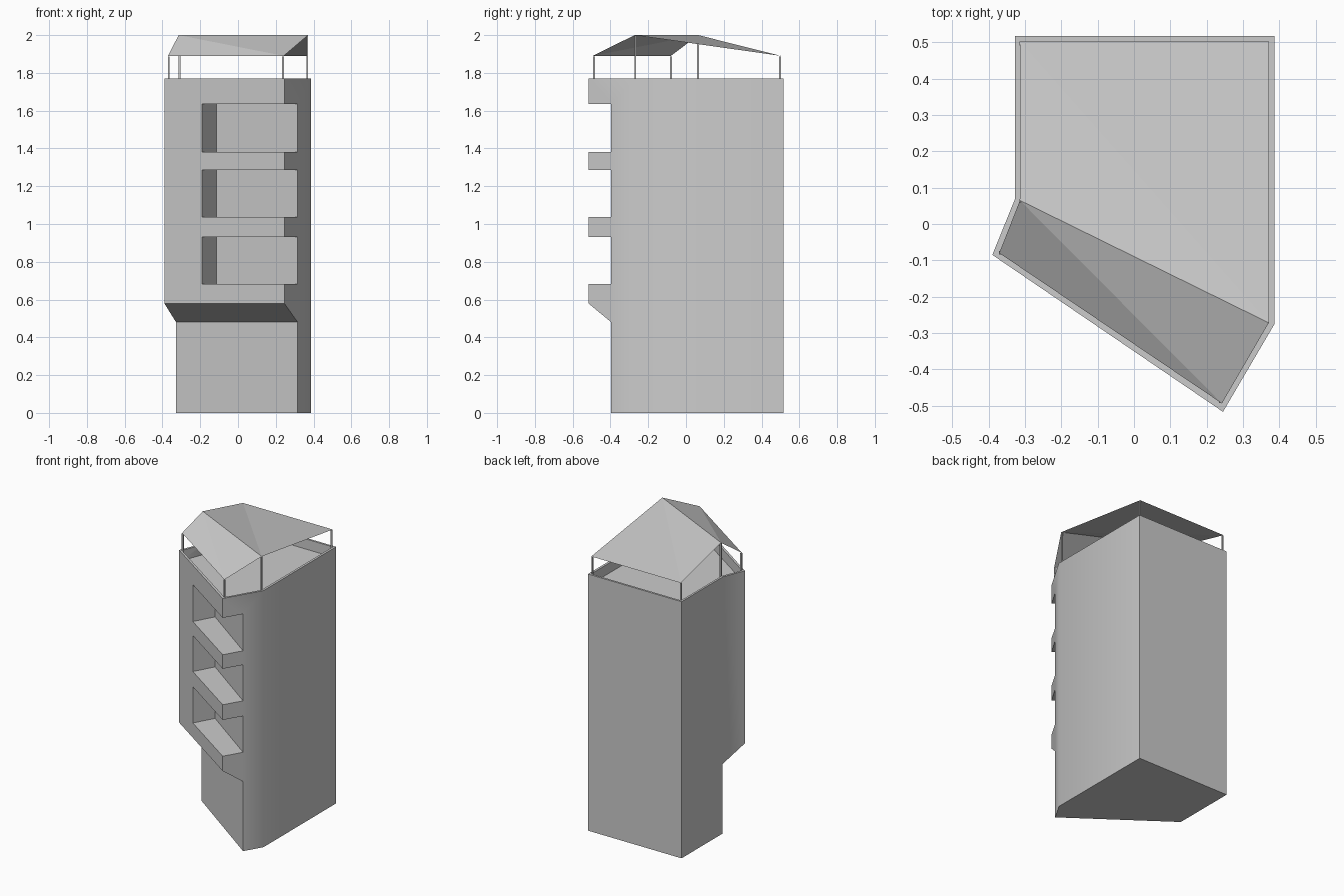
import bpy, bmesh
from mathutils import Vector

if "Cube" in bpy.data.objects:
    bpy.data.objects.remove(bpy.data.objects["Cube"])


def make(name, verts, faces):
    mesh = bpy.data.meshes.new(name)
    mesh.from_pydata(verts, [], faces)
    bm = bmesh.new()
    bm.from_mesh(mesh)
    bmesh.ops.recalc_face_normals(bm, faces=bm.faces)
    bm.to_mesh(mesh)
    bm.free()
    obj = bpy.data.objects.new(name, mesh)
    bpy.context.collection.objects.link(obj)
    return obj


def prism(name, outline, z0, z1):
    n = len(outline)
    verts = [(x, y, z) for z in (z0, z1) for x, y in outline]
    faces = [list(range(n))[::-1], list(range(n, 2 * n))]
    faces += [(i, (i + 1) % n, n + (i + 1) % n, n + i) for i in range(n)]
    return make(name, verts, faces)


TOP = 1.77
# plan corners: back left, left bend, front left, front right, right bend, back right
plan = [(-.328, .517), (-.328, .068), (-.39, -.085), (.245, -.517), (.387, -.275), (.387, .517)]
inner = [(-.314, .503), (-.314, .065), (-.371, -.08), (.242, -.494), (.371, -.272), (.371, .503)]
A, B = Vector(plan[1]), (Vector(plan[3]) + Vector(plan[4])) / 2   # recessed front wall ends

# tower body with the front overhanging the recessed ground floor
v = [(x, y, TOP) for x, y in plan]                                  # 0-5 top
v += [(x, y, 0) for x, y in (plan[0], A, B, plan[4], plan[5])]      # 6-10 bottom
v += [(*A, .48), (*B, .48), (*plan[2], .58), (*plan[3], .58)]       # 11-14 overhang
tower = make("tower_body", v, [
    (0, 1, 2, 3, 4, 5), (6, 7, 8, 9, 10), (0, 6, 7, 11, 1), (1, 11, 13, 2),
    (2, 13, 14, 3), (3, 14, 12, 8, 9, 4), (4, 9, 10, 5), (5, 10, 6, 0),
    (7, 8, 12, 11), (11, 12, 14, 13)])

# balcony openings, open towards the front right corner, and the roof terrace recess
p = A.lerp(B, .331)
out = Vector((-.19, -.221)) - p
far = B + (B - A) * .5
opening = [p, far, far + out * 2.5, p + out * 2.5]
cutters = [prism("balcony_cutter", opening, z0, z1)
           for z0, z1 in ((.682, .932), (1.037, 1.285), (1.382, 1.636))]
cutters.append(prism("terrace_cutter", inner, 1.70, 1.9))

bpy.context.view_layer.objects.active = tower
tower.select_set(True)
for c in cutters:
    c.hide_render = True
    mod = tower.modifiers.new("cut", 'BOOLEAN')
    mod.operation, mod.solver, mod.object = 'DIFFERENCE', 'EXACT', c
    bpy.ops.object.modifier_apply(modifier=mod.name)
for c in cutters:
    bpy.data.objects.remove(c)
bpy.ops.object.shade_smooth_by_angle(angle=.6)

# thin folded roof sheet, ridge between the two side bends
heights = [1.89, 2.0, 1.89, 1.89, 2.0, 1.89]
make("roof_canopy", [(x, y, z) for (x, y), z in zip(inner, heights)],
     [(0, 1, 4), (0, 4, 5), (1, 2, 3), (1, 3, 4)])

# slim roof posts at every corner
w = .005
for (x, y), z in zip(inner, heights):
    x, y = x * .988, y * .988
    prism("roof_post", [(x - w, y - w), (x + w, y - w), (x + w, y + w), (x - w, y + w)], 1.695, z - .002)
